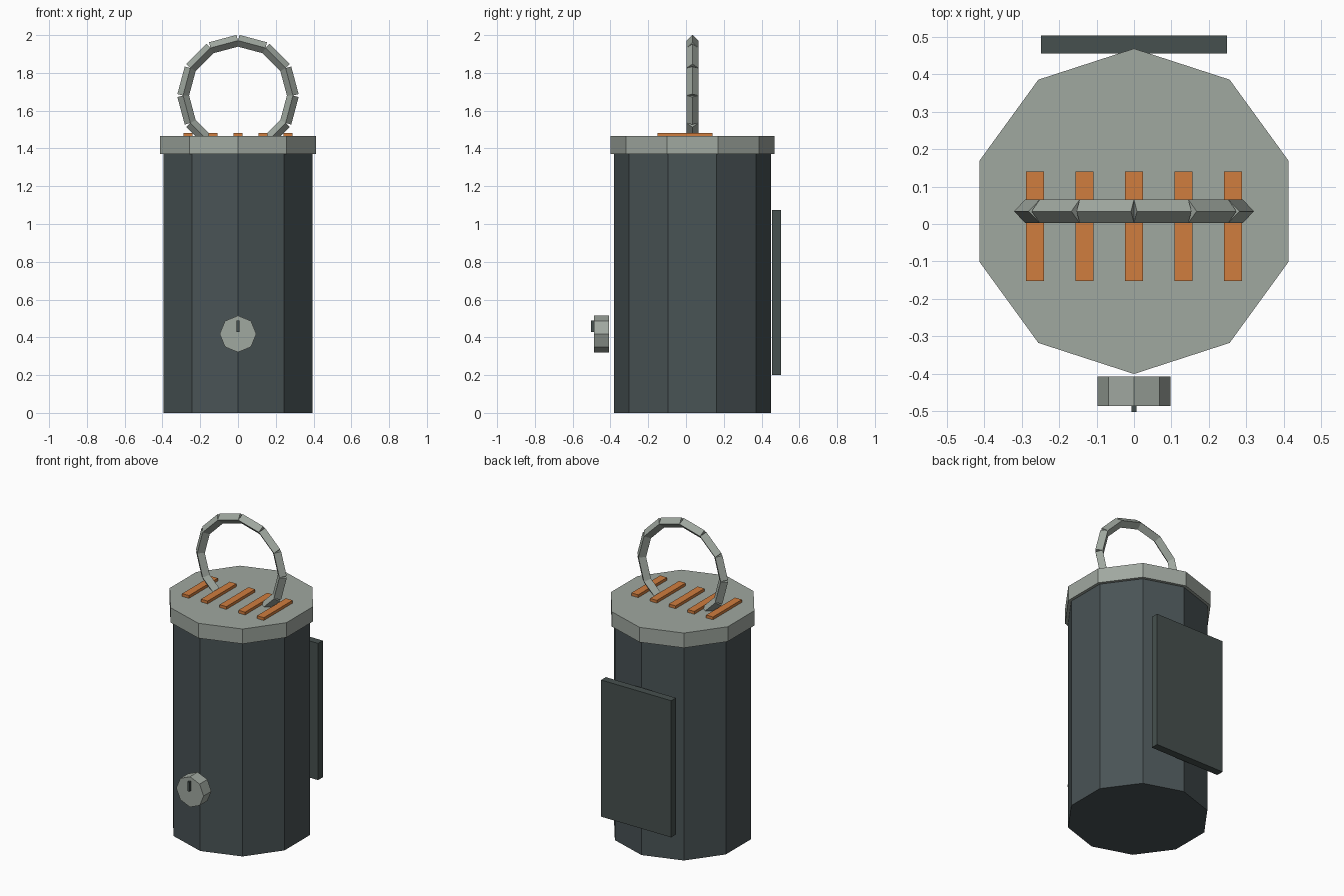
import bpy, math
from mathutils import Vector

if "Cube" in bpy.data.objects:
    bpy.data.objects.remove(bpy.data.objects["Cube"])

CY = 0.034  # depth centre of the canister


def material(name, rgb):
    m = bpy.data.materials.new(name)
    lin = [((c / 255 + 0.055) / 1.055) ** 2.4 for c in rgb]
    m.diffuse_color = (*lin, 1)
    m.use_nodes = True
    m.node_tree.nodes["Principled BSDF"].inputs["Base Color"].default_value = m.diffuse_color
    return m


SLATE = material("slate grey", (73, 83, 85))
PANEL = material("dark green grey", (70, 80, 78))
STEEL = material("pale steel", (160, 168, 160))
ORANGE = material("glowing orange", (208, 125, 62))


def finish(name, mat):
    ob = bpy.context.object
    ob.name = name
    ob.data.materials.append(mat)
    return ob


def prism(name, mat, sides, radius, a, b, spin=0):
    """Flat-sided cylinder between the points a and b."""
    a, b = Vector(a), Vector(b)
    bpy.ops.mesh.primitive_cylinder_add(vertices=sides, radius=radius, depth=(b - a).length)
    ob = finish(name, mat)
    ob.rotation_mode = 'QUATERNION'
    ob.rotation_quaternion = Vector((0, 0, 1)).rotation_difference(b - a)
    ob.location = (a + b) / 2
    return ob


def box(name, mat, lo, hi):
    bpy.ops.mesh.primitive_cube_add(size=1, location=[(p + q) / 2 for p, q in zip(lo, hi)])
    ob = finish(name, mat)
    ob.scale = [q - p for p, q in zip(lo, hi)]
    return ob


# Ten-sided body and lid
prism("body", SLATE, 10, 0.416, (0, CY, 0), (0, CY, 1.37))
prism("lid", STEEL, 10, 0.435, (0, CY, 1.37), (0, CY, 1.465))

# Vent slots on the lid
for i in range(5):
    x = (i - 2) * 0.1325
    box(f"vent_{i + 1}", ORANGE, (x - 0.024, -0.152, 1.455), (x + 0.024, 0.14, 1.483))

# Ring handle: separate straight diamond-section links
ring = [(0.291 * math.cos(t), CY, 1.68 + 0.291 * math.sin(t))
        for t in (math.radians(-60 + 30 * i) for i in range(11))]
for i, (a, b) in enumerate(zip(ring, ring[1:])):
    prism(f"handle_link_{i + 1}", STEEL, 4, 0.031, a, b)

# Dial with pointer on the front
prism("dial", STEEL, 8, 0.097, (0, -0.408, 0.418), (0, -0.486, 0.418))
box("dial_pointer", PANEL, (-0.007, -0.502, 0.428), (0.007, -0.48, 0.488))

# Rear panel
box("rear_panel", PANEL, (-0.248, 0.456, 0.2), (0.248, 0.504, 1.075))
